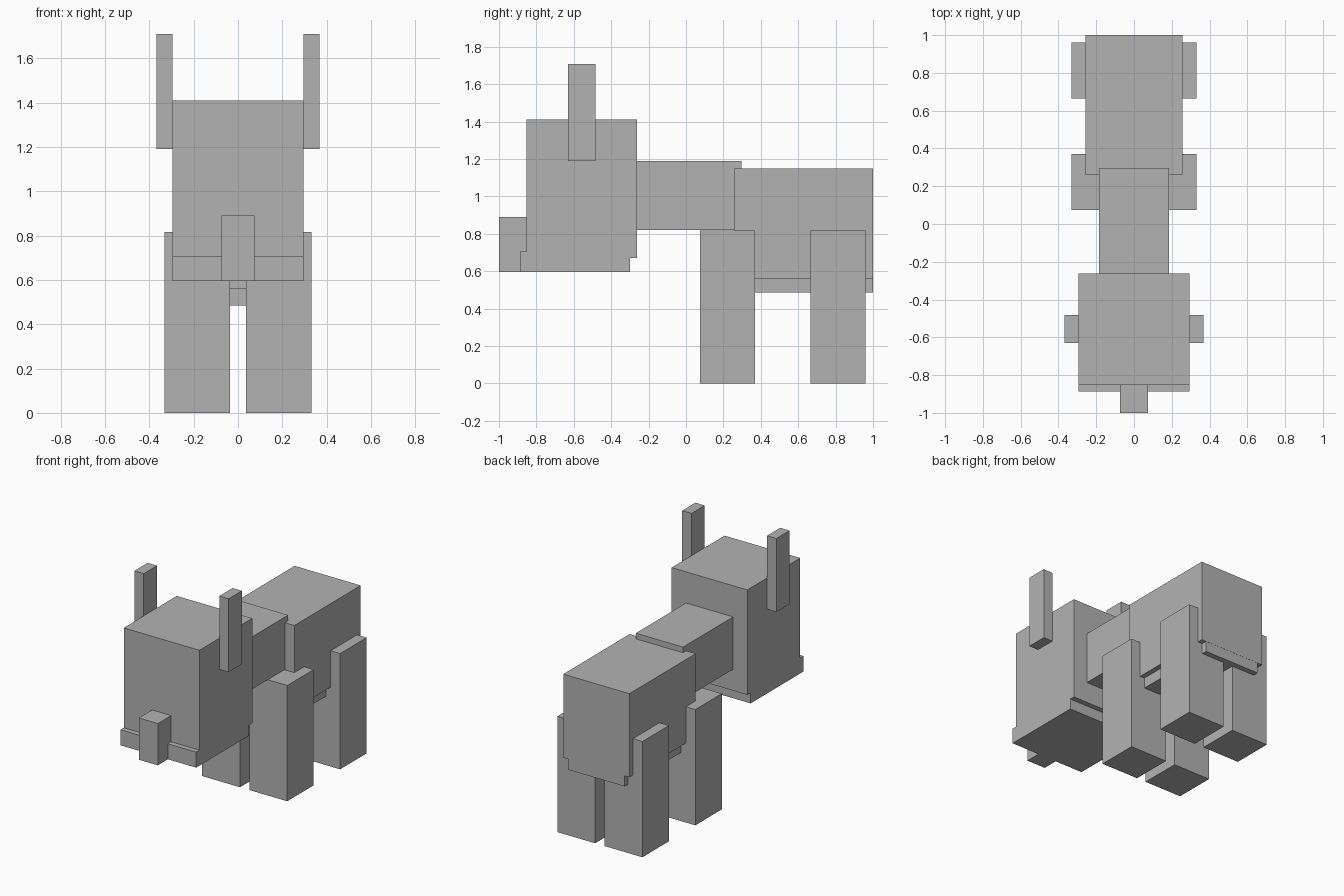
import bpy

cube = bpy.data.objects.get("Cube")
if cube:
    bpy.data.objects.remove(cube, do_unlink=True)

grey = bpy.data.materials.new("plain_grey")
grey.use_nodes = True
colour = (0.45, 0.45, 0.45, 1)
grey.diffuse_color = colour
grey.node_tree.nodes["Principled BSDF"].inputs["Base Color"].default_value = colour


def box(name, x, y, z):
    """Box spanning the given (min, max) range on each axis."""
    spans = (x, y, z)
    bpy.ops.mesh.primitive_cube_add(size=1, location=[(a + b) / 2 for a, b in spans])
    ob = bpy.context.object
    ob.name = name
    ob.scale = [b - a for a, b in spans]
    bpy.ops.object.transform_apply(location=False, rotation=False, scale=True)
    ob.data.materials.append(grey)


def centred(name, half_width, y, z):
    box(name, (-half_width, half_width), y, z)


def pair(name, inner, outer, y, z):
    box("left_" + name, (inner, outer), y, z)
    box("right_" + name, (-outer, -inner), y, z)


# Head with offset jaw and snout
centred("head", 0.295, (-0.852, -0.262), (0.67, 1.41))
centred("jaw", 0.295, (-0.888, -0.299), (0.595, 0.705))
centred("snout", 0.074, (-1.0, -0.85), (0.595, 0.89))
pair("ear", 0.295, 0.368, (-0.63, -0.483), (1.19, 1.708))

# Neck, body and narrower belly
centred("neck", 0.184, (-0.265, 0.296), (0.82, 1.19))
centred("body", 0.258, (0.26, 1.0), (0.56, 1.15))
centred("belly", 0.221, (0.32, 0.999), (0.485, 0.6))

# Legs
pair("front_leg", 0.037, 0.332, (0.075, 0.37), (0, 0.817))
pair("back_leg", 0.037, 0.332, (0.665, 0.96), (0, 0.817))
